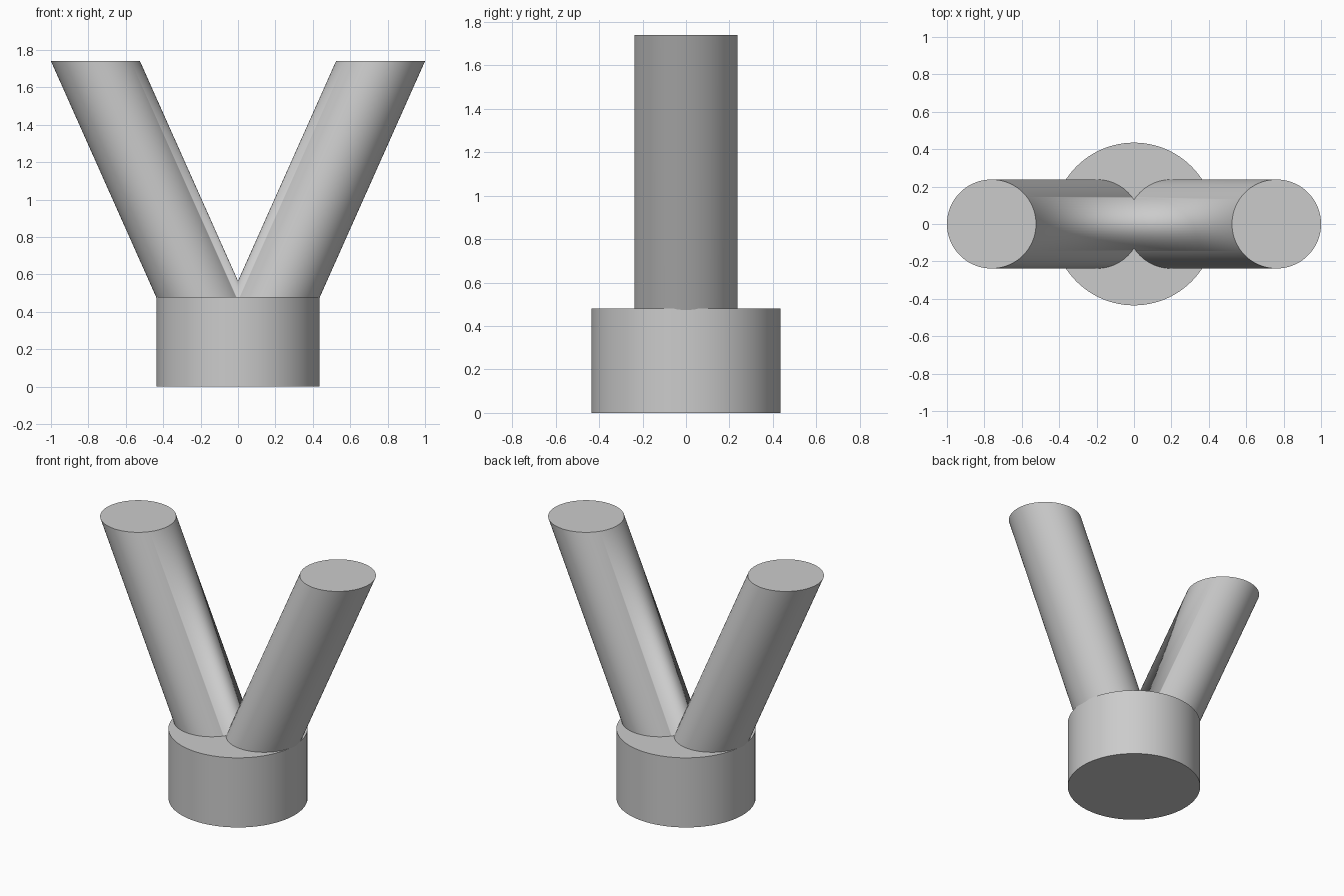
import bpy, bmesh
from math import radians
from mathutils import Matrix, Vector

cube = bpy.data.objects.get("Cube")
if cube:
    bpy.data.objects.remove(cube, do_unlink=True)

BASE_R, BASE_TOP = 0.435, 0.48
ARM_R, ARM_BOTTOM, ARM_TOP = 0.238, 0.465, 1.74
ARM_TOP_X, LEAN = 0.762, 0.446

grey = bpy.data.materials.new("plain grey")
grey.use_nodes = True
grey.diffuse_color = (0.6, 0.6, 0.6, 1)
grey.node_tree.nodes["Principled BSDF"].inputs["Base Color"].default_value = (0.6, 0.6, 0.6, 1)


def upright_cylinder(radius, z0, z1):
    bm = bmesh.new()
    bmesh.ops.create_cone(bm, cap_ends=True, segments=96, radius1=radius, radius2=radius,
                          depth=z1 - z0, matrix=Matrix.Translation((0, 0, (z0 + z1) / 2)))
    return bm


def finish(bm, name):
    mesh = bpy.data.meshes.new(name)
    bm.to_mesh(mesh)
    bm.free()
    mesh.materials.append(grey)
    obj = bpy.data.objects.new(name, mesh)
    bpy.context.collection.objects.link(obj)
    bpy.ops.object.select_all(action='DESELECT')
    obj.select_set(True)
    bpy.context.view_layer.objects.active = obj
    bpy.ops.object.shade_smooth_by_angle(angle=radians(30))
    return obj


# Round base
finish(upright_cylinder(BASE_R, 0, BASE_TOP), "base")

# Slanted arm with level ends: a cylinder sheared sideways, trimmed at the centre plane
bm = upright_cylinder(ARM_R, ARM_BOTTOM, ARM_TOP)
for v in bm.verts:
    v.co.x += ARM_TOP_X + (v.co.z - ARM_TOP) * LEAN
bmesh.ops.bisect_plane(bm, geom=bm.verts[:] + bm.edges[:] + bm.faces[:],
                       plane_co=Vector((0, 0, 0)), plane_no=Vector((1, 0, 0)),
                       clear_inner=True)
arms = finish(bm, "forked_arms")

# Opposite arm, joined along the centre plane
mirror = arms.modifiers.new("mirror", 'MIRROR')
mirror.use_clip = True
mirror.merge_threshold = 0.0005
